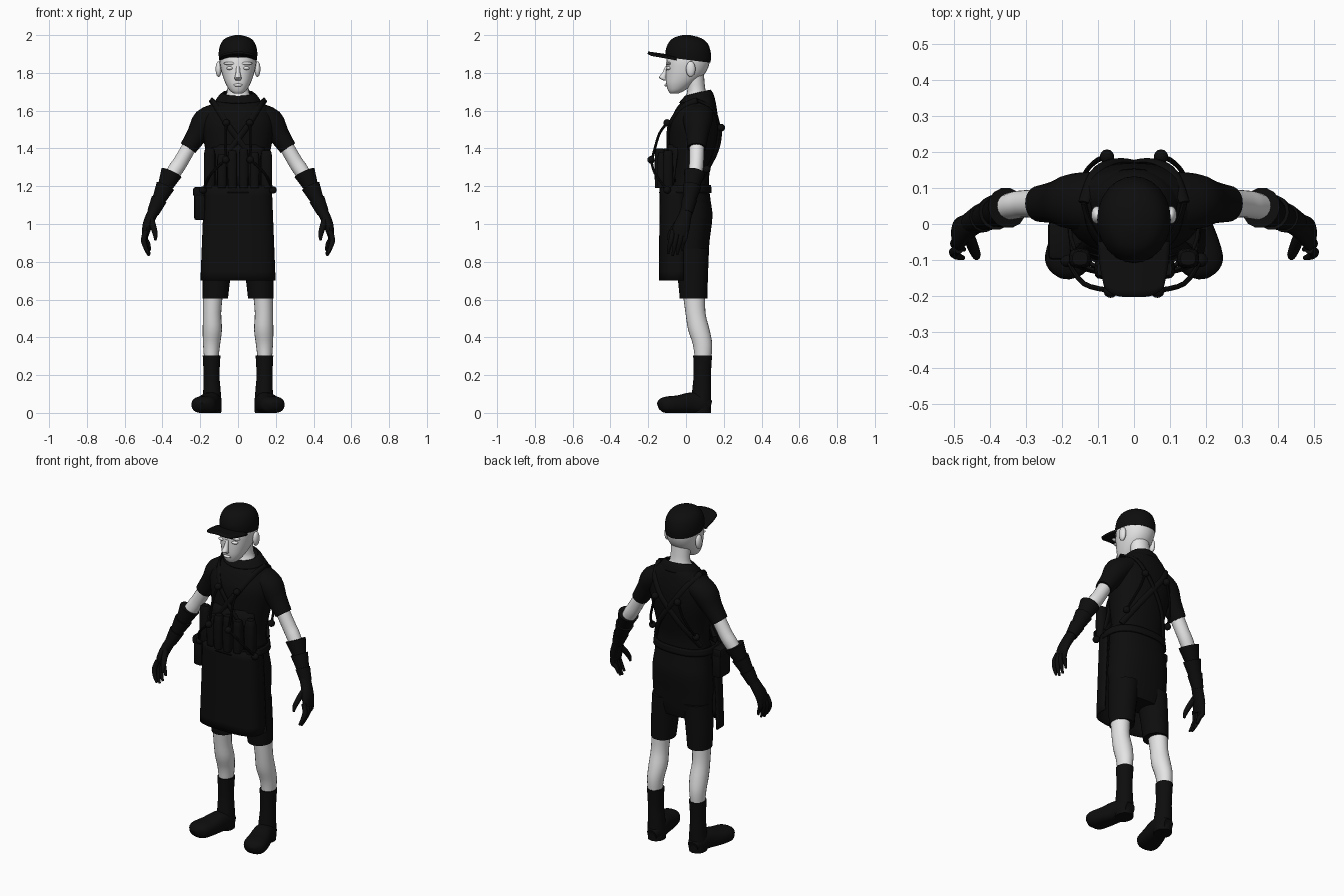
import bpy, bmesh, math
from mathutils import Vector

if "Cube" in bpy.data.objects:
    bpy.data.objects.remove(bpy.data.objects["Cube"])


def material(name, c):
    m = bpy.data.materials.new(name)
    m.diffuse_color = (*c, 1)
    m.use_nodes = True
    m.node_tree.nodes["Principled BSDF"].inputs["Base Color"].default_value = m.diffuse_color
    return m


SKIN = material("pale_skin", (0.78, 0.78, 0.78))
BLACK = material("black_cloth", (0.004, 0.004, 0.004))
EYE = material("eye_white", (0.9, 0.9, 0.9))


def finish(name, bm, mat, mirror=False, solid=0, angle=40):
    bmesh.ops.recalc_face_normals(bm, faces=bm.faces)
    me = bpy.data.meshes.new(name)
    bm.to_mesh(me)
    bm.free()
    ob = bpy.data.objects.new(name, me)
    bpy.context.collection.objects.link(ob)
    me.materials.append(mat)
    bpy.ops.object.select_all(action='DESELECT')
    ob.select_set(True)
    bpy.context.view_layer.objects.active = ob
    bpy.ops.object.shade_smooth_by_angle(angle=math.radians(angle))
    if solid:
        s = ob.modifiers.new("thickness", 'SOLIDIFY')
        s.thickness, s.offset = solid, 0
    if mirror:
        m = ob.modifiers.new("mirror", 'MIRROR')
        m.use_mirror_merge = False
    return ob


def smooth_rings(rings, steps):
    """Catmull-Rom interpolation between cross-sections."""
    out, k = [], len(rings)
    for i in range(k - 1):
        p = [Vector(rings[min(max(j, 0), k - 1)]) for j in (i - 1, i, i + 1, i + 2)]
        for s in range(steps):
            t = s / steps
            out.append(p[1] + 0.5 * t * ((p[2] - p[0]) + t * ((2 * p[0] - 5 * p[1] + 4 * p[2] - p[3])
                       + t * (3 * (p[1] - p[2]) + p[3] - p[0]))))
    return out + [Vector(rings[-1])]


def loft(name, rings, mat, n=20, flat=False, ref=(0, 1, 0), mirror=False,
         power=2.0, steps=3, cap=True, tweak=None, solid=0):
    """Skin elliptical rings (x, y, z, r_across, r_ref); flat keeps them level."""
    bm, loops = bmesh.new(), []
    rs = smooth_rings(rings, steps)
    for i, r in enumerate(rs):
        c = Vector(r[:3])
        t = Vector((0, 0, 1))
        if not flat:
            t = (Vector(rs[min(i + 1, len(rs) - 1)][:3]) - Vector(rs[max(i - 1, 0)][:3])).normalized()
        v = Vector(ref)
        v = (v - t * v.dot(t)).normalized()
        u = v.cross(t)
        loop = []
        for k in range(n):
            a = 2 * math.pi * k / n
            ca, sa = math.cos(a), math.sin(a)
            p = c + u * r[3] * math.copysign(abs(ca) ** (2 / power), ca) \
                  + v * r[4] * math.copysign(abs(sa) ** (2 / power), sa)
            loop.append(bm.verts.new(tweak(p) if tweak else p))
        loops.append(loop)
    for a, b in zip(loops, loops[1:]):
        for k in range(n):
            bm.faces.new((a[k], a[(k + 1) % n], b[(k + 1) % n], b[k]))
    if cap:
        bm.faces.new(loops[0])
        bm.faces.new(loops[-1])
    return finish(name, bm, mat, mirror, solid)


def rod(name, pts, r, mat=BLACK, ref=(1, 0.2, 0), flatness=1.0, mirror=True):
    return loft(name, [(*p, r * flatness, r) for p in pts], mat, n=8, ref=ref, mirror=mirror, steps=4)


def ball(name, loc, size, mat=BLACK, mirror=True):
    bm = bmesh.new()
    bmesh.ops.create_uvsphere(bm, u_segments=14, v_segments=10, radius=1)
    for v in bm.verts:
        v.co = Vector(loc) + Vector(v.co[i] * size[i] for i in range(3))
    return finish(name, bm, mat, mirror, angle=60)


def box(name, loc, size, bevel=0.012):
    bm = bmesh.new()
    bmesh.ops.create_cube(bm, size=1)
    for v in bm.verts:
        v.co = Vector(loc) + Vector(v.co[i] * size[i] for i in range(3))
    bmesh.ops.bevel(bm, geom=bm.edges[:], offset=bevel, segments=2, affect='EDGES', profile=0.5)
    return finish(name, bm, BLACK)


def sheet(name, fn, nu, nv, solid):
    """Grid surface from fn(u, v), with u in -1..1 and v in 0..1."""
    bm = bmesh.new()
    g = [[bm.verts.new(fn(2 * i / nu - 1, j / nv)) for i in range(nu + 1)] for j in range(nv + 1)]
    for j in range(nv):
        for i in range(nu):
            bm.faces.new((g[j][i], g[j][i + 1], g[j + 1][i + 1], g[j + 1][i]))
    return finish(name, bm, BLACK, solid=solid)


# Head, neck and face
loft("head", [(0, -.062, 1.69, .02, .02), (0, -.052, 1.705, .042, .042), (0, -.032, 1.74, .064, .073),
              (0, -.01, 1.78, .08, .097), (0, .004, 1.82, .091, .11), (0, .012, 1.87, .098, .115),
              (0, .015, 1.93, .09, .105)], SKIN, n=24, flat=True, power=2.15)
loft("neck", [(0, .055, 1.62, .09, .085), (0, .056, 1.67, .07, .062), (0, .055, 1.71, .057, .048),
              (0, .045, 1.79, .058, .05)], SKIN, flat=True)
loft("nose", [(0, -.1, 1.835, .009, .01), (0, -.112, 1.80, .012, .014), (0, -.124, 1.775, .018, .02),
              (0, -.108, 1.76, .014, .01)], SKIN, n=12, flat=True)
ball("lips", (0, -.104, 1.735), (.025, .01, .008), SKIN, mirror=False)
ball("brow", (.043, -.092, 1.85), (.035, .014, .009), SKIN)
ball("eye", (.043, -.092, 1.825), (.02, .014, .009), EYE)
ball("ear", (.103, .025, 1.82), (.016, .025, .042), SKIN)

# Cap with its brim
tilt = lambda p: Vector((p.x, p.y, p.z - max(0, 1.95 - p.z) * 1.5 * (p.y - .015)))
loft("cap", [(0, .012, 1.868, .1, .118), (0, .012, 1.91, .102, .12), (0, .01, 1.955, .091, .105),
             (0, .006, 1.985, .064, .072), (0, .002, 2.0, .015, .02)], BLACK, n=24, flat=True, tweak=tilt)
sheet("cap_brim", lambda u, v: (u * .098 * (1 - .17 * v * v), -.05 - v * (.152 - .025 * u ** 4),
                                1.872 + .022 * v + .014 * (1 - u * u)), 16, 8, .011)

# Shirt, collar and sleeves
low_front = lambda p: Vector((p.x, p.y, p.z + max(0, p.z - 1.62) * 3.5 * (p.y - .06)))
loft("shirt", [(0, .02, 1.15, .165, .105), (0, .022, 1.25, .155, .1), (0, .028, 1.35, .165, .115),
               (0, .038, 1.45, .183, .127), (0, .043, 1.54, .19, .127), (0, .055, 1.61, .165, .108),
               (0, .063, 1.65, .125, .09), (0, .063, 1.68, .085, .07)], BLACK, n=28, flat=True,
     power=2.2, tweak=low_front)
loft("collar", [(0, .058, 1.65, .118, .092), (0, .062, 1.675, .1, .078), (0, .062, 1.692, .08, .065)],
     BLACK, n=24, flat=True, cap=False, solid=.008, tweak=low_front)
loft("sleeve", [(.10, .065, 1.595, .05, .08), (.17, .062, 1.545, .07, .078), (.215, .06, 1.475, .056, .06),
                (.264, .056, 1.402, .046, .05)], BLACK, mirror=True)

# Arms, gauntlets and gloved hands
loft("arm", [(.24, .058, 1.44, .038, .04), (.30, .056, 1.335, .039, .038), (.33, .052, 1.29, .04, .038),
             (.375, .04, 1.22, .035, .034)], SKIN, mirror=True)
path = [(.352, .045, 1.272), (.385, .032, 1.2), (.418, .018, 1.13), (.45, .004, 1.06)]
for i, (a, b) in enumerate(zip(path, path[1:])):
    loft("gauntlet_layer_%d" % (i + 1), [(*a, .058 - .008 * i, .057 - .008 * i),
         (*b, .04 - .004 * i, .04 - .004 * i)], BLACK, n=14, mirror=True, steps=2)
loft("gloved_palm", [(.44, .005, 1.08, .028, .032), (.463, -.008, 1.035, .028, .036),
                     (.482, -.024, .985, .025, .044), (.49, -.036, .94, .017, .042)], BLACK, n=16, mirror=True)
for i in range(4):
    y, drop = -.07 + .024 * i, (.012, 0, .006, .028)[i]
    loft("finger_%d" % (i + 1), [(.486, y, .965, .013, .013), (.5 - .003 * i, y - .008, .92, .014, .013),
         (.492 - .005 * i, y - .018, .87 + drop, .012, .011), (.474 - .003 * i, y - .024, .832 + drop, .006, .006)],
         BLACK, n=10, mirror=True)
loft("thumb", [(.462, -.025, 1.03, .016, .018), (.448, -.06, .985, .016, .016),
               (.438, -.085, .945, .013, .013), (.437, -.095, .915, .006, .006)], BLACK, n=10, mirror=True)

# Shorts
loft("shorts_hips", [(0, .035, .775, .14, .07), (0, .032, .83, .172, .085), (0, .026, .92, .184, .1),
                     (0, .03, 1.04, .18, .11), (0, .025, 1.12, .17, .106), (0, .02, 1.2, .162, .1)],
     BLACK, n=28, flat=True, power=2.3)
loft("shorts_leg", [(.1, .032, .87, .08, .09), (.114, .036, .72, .074, .08), (.12, .04, .605, .067, .073)],
     BLACK, flat=True, mirror=True)

# Legs, boots
loft("leg", [(.132, .042, .64, .053, .06), (.137, .05, .53, .048, .053), (.136, .068, .44, .051, .057),
             (.14, .088, .36, .045, .051), (.142, .09, .27, .036, .042)], SKIN, flat=True, mirror=True)
loft("boot_shaft", [(.14, .088, .305, .047, .05), (.14, .086, .2, .042, .046), (.138, .083, .12, .046, .05),
                    (.137, .08, .05, .05, .053), (.137, .08, .0, .048, .053)], BLACK, flat=True, mirror=True)
ground = lambda p: Vector((p.x, p.y, max(p.z, 0)))
loft("boot_foot", [(.137, .13, .035, .03, .03), (.137, .09, .045, .05, .05), (.147, .03, .053, .054, .056),
                   (.167, -.04, .045, .063, .048), (.183, -.1, .043, .065, .044), (.188, -.13, .04, .05, .036),
                   (.19, -.147, .035, .02, .018)], BLACK, ref=(0, 0, 1), power=2.5, mirror=True, tweak=ground)


# Apron wrapping the front, with its bib
def apron(u, v):
    a = math.radians(95) * u
    s, c = math.sin(a), math.cos(a)
    sq = lambda k: math.copysign(abs(k) ** .65, k)
    return ((.195 - .02 * v) * sq(s), -.035 - (.105 - .005 * v) * sq(c), .7 + .5 * v)


sheet("apron", apron, 28, 10, .008)
sheet("apron_bib", lambda u, v: (u * (.165 - .03 * v), -.125 + .055 * u * u + .03 * v, 1.19 + .23 * v), 12, 4, .01)
loft("belt", [(0, -.003, 1.165, .183, .134), (0, -.003, 1.205, .178, .131)], BLACK, n=32, flat=True,
     power=2.4, cap=False, solid=.01)

# Tool bottles and pouches on the front
for i, x in enumerate((-.15, -.085, -.03, .03, .088, .15)):
    y, top = -.14 + 2 * x * x, (1.4, 1.37, 1.39, 1.4, 1.38, 1.39)[i]
    r = .03 if abs(x) > .1 else .025
    loft("front_pouch_%d" % (i + 1), [(x, y, 1.19, r * .8, .024), (x, y, 1.21, r, .027),
         (x, y, top - .03, r, .027), (x, y, top, r * .7, .019)], BLACK, n=12, flat=True, power=3, steps=2)
box("hip_pouch", (-.203, -.045, 1.105), (.058, .1, .17))
box("hip_pouch_flap", (-.206, -.045, 1.17), (.064, .108, .05))

# Harness knobs, rods and crossing straps
for name, loc in (("belly_knob", (.065, -.185, 1.34)), ("chest_knob", (.062, -.1, 1.535)),
                  ("back_knob", (.075, .187, 1.51)), ("hip_knob", (.185, -.1, 1.18)),
                  ("rear_hip_knob", (.145, .11, 1.29))):
    ball(name, loc, (.02, .02, .02))
rod("chest_rod", [(.062, -.1, 1.535), (.065, -.14, 1.48), (.066, -.165, 1.4), (.065, -.18, 1.34)], .007)
rod("side_rod", [(.065, -.185, 1.34), (.14, -.165, 1.27), (.185, -.1, 1.18)], .007, ref=(0, 0, 1))
rod("back_rod", [(.075, .185, 1.51), (.1, .178, 1.43), (.13, .15, 1.35), (.145, .11, 1.29)], .007)
rod("front_strap", [(.14, .06, 1.655), (.115, -.02, 1.62), (.062, -.083, 1.535), (0, -.096, 1.45),
                    (-.08, -.09, 1.34), (-.15, -.06, 1.23)], .008, ref=(0, 1, .3), flatness=2)
rod("back_strap", [(.14, .06, 1.655), (.11, .14, 1.61), (.06, .172, 1.53), (0, .17, 1.45),
                   (-.08, .14, 1.34), (-.15, .07, 1.22)], .008, ref=(0, 1, .3), flatness=2)
